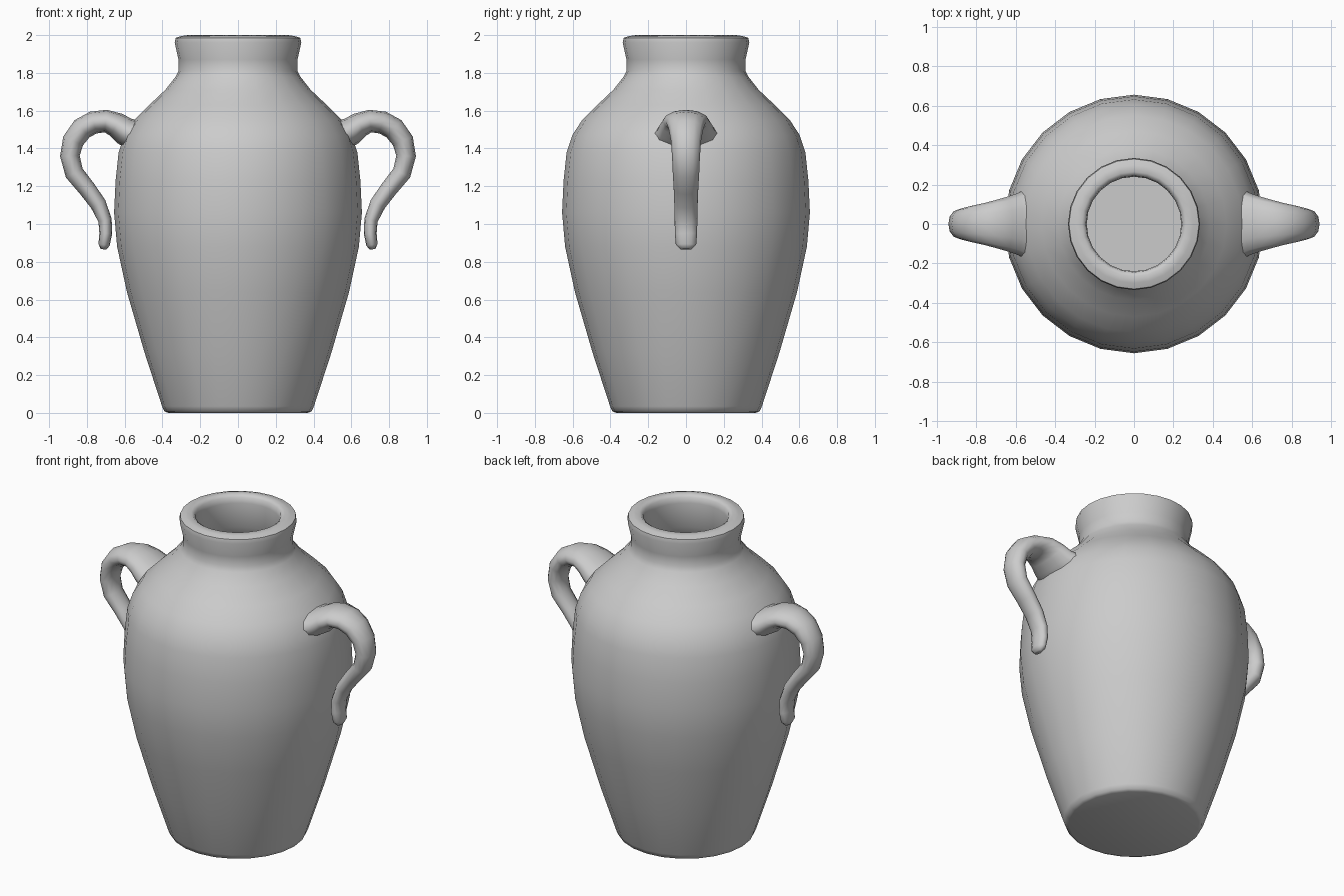
import bpy, bmesh, math
from mathutils import Vector

if "Cube" in bpy.data.objects:
    bpy.data.objects.remove(bpy.data.objects["Cube"])


def finish(name, bm, angle):
    bmesh.ops.remove_doubles(bm, verts=bm.verts, dist=1e-4)
    bmesh.ops.recalc_face_normals(bm, faces=bm.faces)
    mesh = bpy.data.meshes.new(name)
    bm.to_mesh(mesh)
    bm.free()
    obj = bpy.data.objects.new(name, mesh)
    bpy.context.collection.objects.link(obj)
    bpy.ops.object.select_all(action='DESELECT')
    obj.select_set(True)
    bpy.context.view_layer.objects.active = obj
    bpy.ops.object.shade_smooth_by_angle(angle=math.radians(angle))
    return obj


def bridge(bm, rings):
    for a, b in zip(rings, rings[1:]):
        n = len(a)
        for i in range(n):
            j = (i + 1) % n
            bm.faces.new((a[i], a[j], b[j], b[i]))
    bm.faces.new(rings[0][::-1])
    bm.faces.new(rings[-1])


# Jar body: outer wall, rolled lip and hollow interior as (radius, z)
profile = [(0.37, 0), (0.39, 0.008), (0.402, 0.035), (0.495, 0.32), (0.588, 0.64),
           (0.64, 0.88), (0.656, 1.06), (0.648, 1.23), (0.632, 1.38), (0.602, 1.47),
           (0.55, 1.55), (0.47, 1.63), (0.385, 1.71), (0.33, 1.78), (0.315, 1.81),
           (0.315, 1.87), (0.335, 1.96), (0.33, 1.985), (0.30, 1.995), (0.265, 2.0),
           (0.245, 1.985), (0.24, 1.95), (0.24, 1.80), (0.31, 1.68), (0.46, 1.53),
           (0.55, 1.38), (0.575, 1.06), (0.51, 0.64), (0.42, 0.32), (0.34, 0.08)]
bm = bmesh.new()
rings = []
for r, z in profile:
    rings.append([bm.verts.new((r * math.sin(k * math.tau / 24),
                                -r * math.cos(k * math.tau / 24), z)) for k in range(24)])
bridge(bm, rings)
finish("jar_body", bm, 50)

# Handle: elliptical sections (x, z, half thickness, half width) swept in the xz plane
path = [(0.56, 1.475, 0.08, 0.17), (0.60, 1.492, 0.075, 0.153), (0.645, 1.525, 0.066, 0.138),
        (0.70, 1.545, 0.06, 0.122), (0.765, 1.537, 0.06, 0.105), (0.825, 1.505, 0.06, 0.092),
        (0.873, 1.44, 0.057, 0.08), (0.89, 1.36, 0.052, 0.074), (0.867, 1.27, 0.05, 0.07),
        (0.798, 1.185, 0.046, 0.065), (0.74, 1.105, 0.043, 0.062), (0.704, 1.02, 0.036, 0.06),
        (0.70, 0.95, 0.034, 0.059), (0.709, 0.89, 0.03, 0.054), (0.712, 0.866, 0.015, 0.03)]
bm = bmesh.new()
rings = []
for i, (x, z, t, w) in enumerate(path):
    a, b = path[max(i - 1, 0)], path[min(i + 1, len(path) - 1)]
    tangent = Vector((b[0] - a[0], 0, b[1] - a[1])).normalized()
    normal = Vector((-tangent.z, 0, tangent.x))
    ring = []
    for k in range(12):
        q = k * math.tau / 12
        ring.append(bm.verts.new(Vector((x, 0, z)) + normal * t * math.cos(q)
                                 + Vector((0, w * math.sin(q), 0))))
    rings.append(ring)
bridge(bm, rings)
handles = finish("handles", bm, 70)
handles.modifiers.new("mirror", 'MIRROR').use_axis[0] = True
